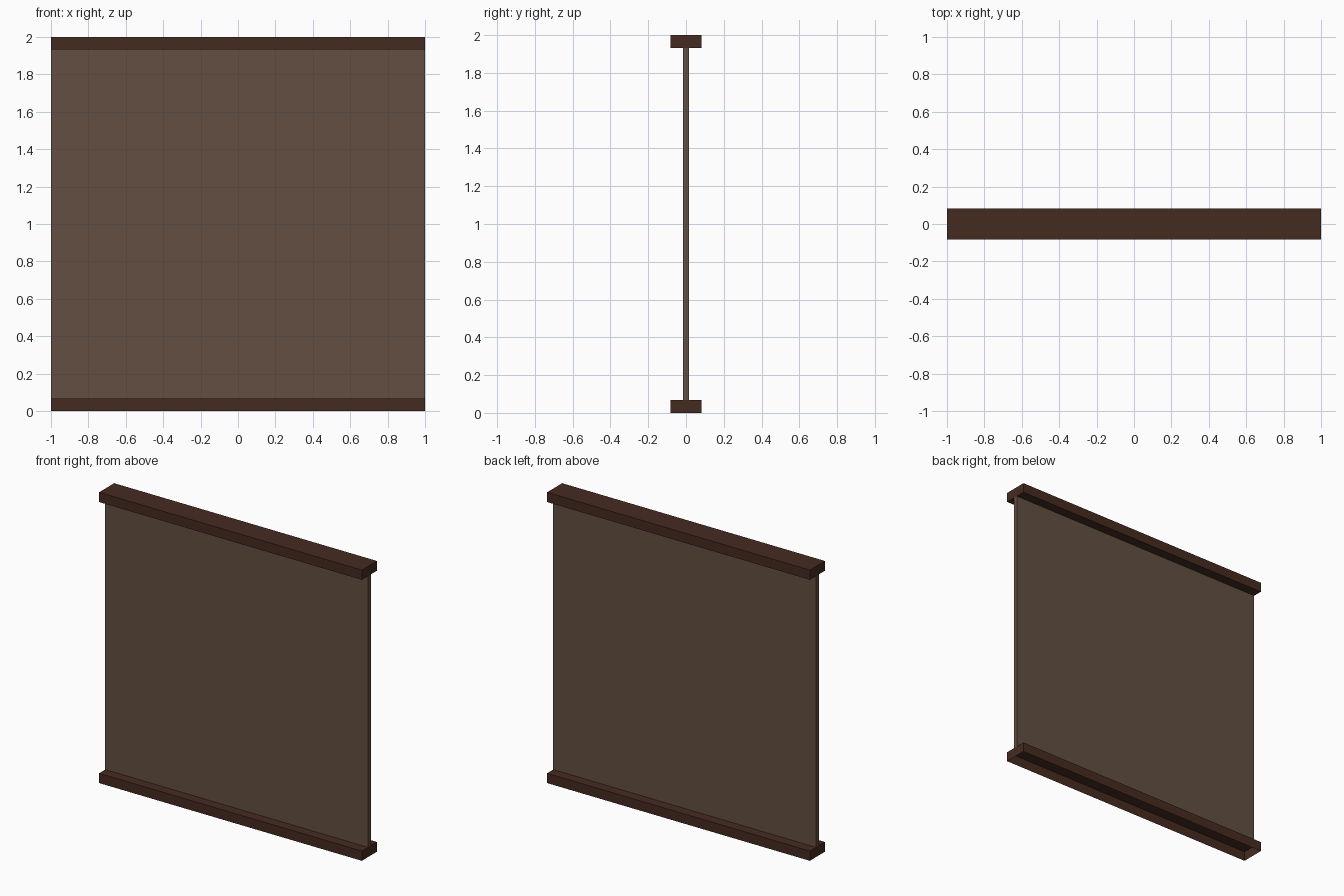
import bpy, bmesh

if "Cube" in bpy.data.objects:
    bpy.data.objects.remove(bpy.data.objects["Cube"])

def material(name, rgb):
    m = bpy.data.materials.new(name)
    m.diffuse_color = (*rgb, 1)
    m.use_nodes = True
    m.node_tree.nodes["Principled BSDF"].inputs["Base Color"].default_value = m.diffuse_color
    return m

dark_wood = material("dark wood", (0.060, 0.024, 0.015))
brown_panel = material("brown panel", (0.122, 0.078, 0.052))

def box(name, half_depth, z0, z1, mat, drop=()):
    """Box two units wide; faces pointing along any direction in drop are left out."""
    bm = bmesh.new()
    bmesh.ops.create_cube(bm, size=1)
    for v in bm.verts:
        v.co = (v.co.x * 2, v.co.y * 2 * half_depth, z0 + (v.co.z + 0.5) * (z1 - z0))
    bm.normal_update()
    gone = [f for f in bm.faces if any(f.normal.z * d > 0.9 for d in drop)]
    bmesh.ops.delete(bm, geom=gone, context='FACES')
    me = bpy.data.meshes.new(name)
    bm.to_mesh(me)
    bm.free()
    me.materials.append(mat)
    ob = bpy.data.objects.new(name, me)
    bpy.context.collection.objects.link(ob)

RAIL_H, RAIL_D, PANEL_D = 0.067, 0.082, 0.015

# bottom rail is an open-bottomed shell, top rail is closed
box("bottom_rail", RAIL_D, 0, RAIL_H, dark_wood, drop=(-1,))
box("top_rail", RAIL_D, 2 - RAIL_H, 2, dark_wood)
# thin panel between the rails, its hidden ends left open
box("panel", PANEL_D, RAIL_H, 2 - RAIL_H, brown_panel, drop=(-1, 1))
